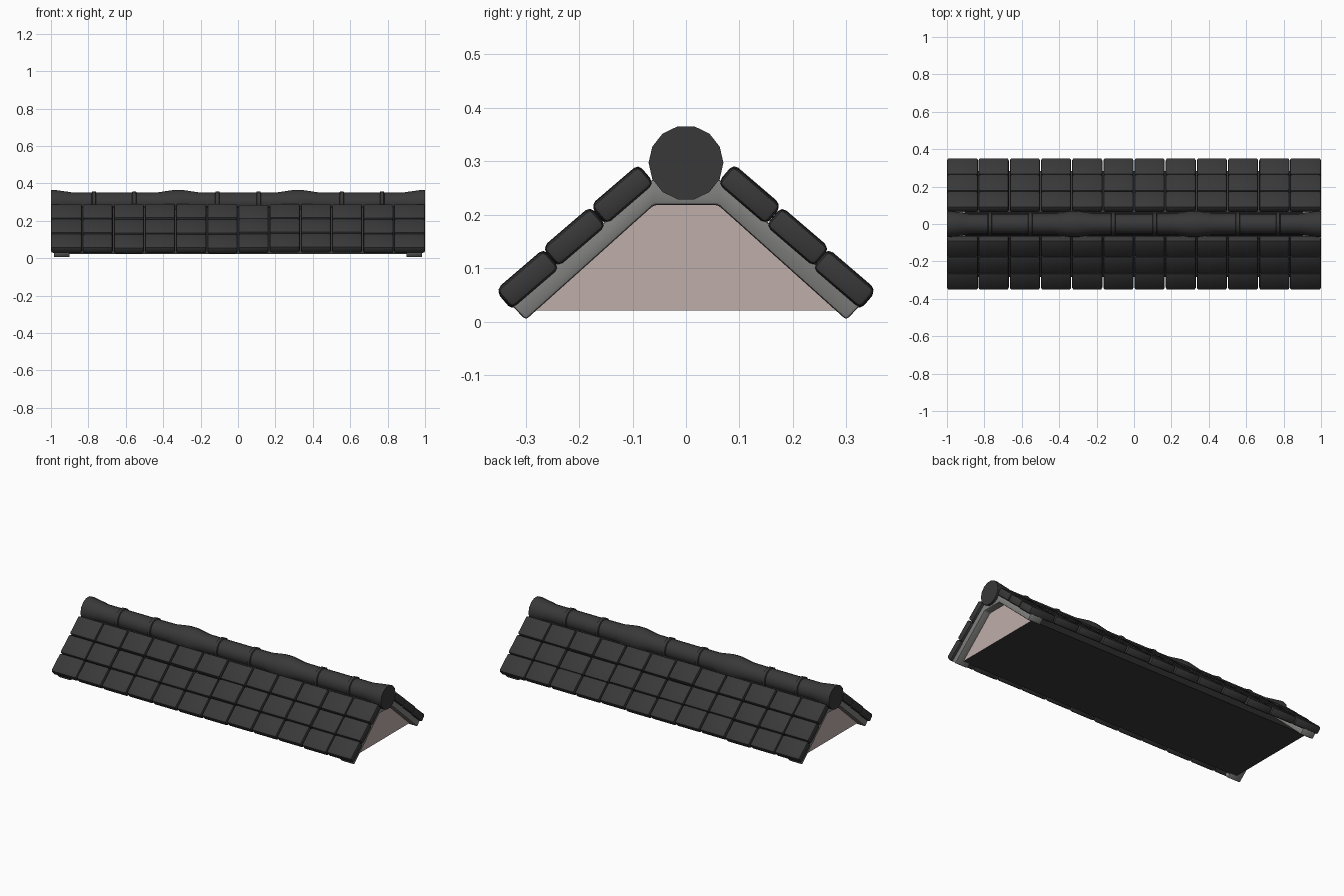
import bpy, bmesh, math, random
from mathutils import Matrix, Vector

if "Cube" in bpy.data.objects:
    bpy.data.objects.remove(bpy.data.objects["Cube"])

random.seed(4)


def material(name, rgb):
    m = bpy.data.materials.new(name)
    m.diffuse_color = (*rgb, 1)
    m.use_nodes = True
    m.node_tree.nodes["Principled BSDF"].inputs["Base Color"].default_value = m.diffuse_color
    return m


TILE = material("charcoal tile", (0.04, 0.04, 0.04))
WOOD = material("grey timber", (0.22, 0.22, 0.215))
PLASTER = material("pale pink plaster", (0.52, 0.42, 0.40))


def finish(name, bm, mats, bevel=0.0, segments=2, angle=35):
    bmesh.ops.recalc_face_normals(bm, faces=bm.faces)
    me = bpy.data.meshes.new(name)
    bm.to_mesh(me)
    bm.free()
    ob = bpy.data.objects.new(name, me)
    bpy.context.collection.objects.link(ob)
    for m in mats:
        me.materials.append(m)
    bpy.context.view_layer.objects.active = ob
    ob.select_set(True)
    if bevel:
        mod = ob.modifiers.new("bevel", 'BEVEL')
        mod.width, mod.segments = bevel, segments
        bpy.ops.object.modifier_apply(modifier=mod.name)
    bpy.ops.object.shade_smooth_by_angle(angle=math.radians(angle))
    ob.select_set(False)
    return ob


def prism(bm, outline, x0, x1):
    """Extrude a (y, z) outline along x."""
    f = bm.faces.new([bm.verts.new((x0, y, z)) for y, z in outline])
    ext = bmesh.ops.extrude_face_region(bm, geom=[f])
    verts = [g for g in ext["geom"] if isinstance(g, bmesh.types.BMVert)]
    bmesh.ops.translate(bm, verts=verts, vec=(x1 - x0, 0, 0))


# Roof tiles: 3 rows of 12 on each slope
COLS, PITCH = 12, math.radians(40.6)
ROWS = [(0.296, 0.079), (0.209, 0.158), (0.119, 0.237)]
W = 2 / COLS
for side, label in ((-1, "front"), (1, "back")):
    bm = bmesh.new()
    for r, (y, z) in enumerate(ROWS):
        for c in range(COLS):
            x = -1 + W * (c + 0.5)
            edge = c in (0, COLS - 1)
            jitter = 0 if edge else random.uniform(-0.003, 0.003)
            size = Matrix.Diagonal((W - (0.0 if edge else 0.005), 0.117, 0.045, 1))
            m = (Matrix.Translation((x, side * y, z + jitter))
                 @ Matrix.Rotation(-side * PITCH, 4, 'X') @ size)
            bmesh.ops.create_cube(bm, size=1, matrix=m)
    finish(label + "_roof_tiles", bm, [TILE], bevel=0.011)

# Ridge cap: lathed 14-sided profile, flared at ends and joints, with thin bands
R, Z = 0.055, 0.297
half = [(0.0, R)]
for band in (0.11, 0.555, 0.77):
    if band == 0.555:
        half += [(0.21, 0.056), (0.295, 0.069), (0.345, 0.069), (0.43, 0.056)]
    half += [(band - 0.012, R), (band - 0.009, 0.061), (band + 0.009, 0.061), (band + 0.012, R)]
half += [(0.885, R), (0.90, 0.058), (0.985, 0.070), (1.0, 0.070)]
profile = [(-x, r) for x, r in reversed(half[1:])] + half
N = 14
bm = bmesh.new()
rings = []
for x, r in profile:
    ring = []
    for i in range(N):
        a = 2 * math.pi * i / N
        ring.append(bm.verts.new((x, r * math.cos(a), Z + r * math.sin(a))))
    rings.append(ring)
for a, b in zip(rings, rings[1:]):
    for i in range(N):
        j = (i + 1) % N
        bm.faces.new((a[i], a[j], b[j], b[i]))
bm.faces.new(rings[0])
bm.faces.new(rings[-1])
finish("ridge_cap", bm, [TILE])

# Rafters: chevron frame at both gable ends
right = [(0.300, 0.003), (0.328, 0.032), (0.060, 0.268)]
outline = (right + [(-y, z) for y, z in reversed(right)]
           + [(-0.060, 0.218), (0.060, 0.218)])
for s, label in ((-1, "left"), (1, "right")):
    bm = bmesh.new()
    prism(bm, outline, s * 0.90, s * 0.985)
    finish(label + "_gable_rafters", bm, [WOOD], bevel=0.006)

# Attic body: plaster gable ends, dark underside and slopes
bm = bmesh.new()
prism(bm, [(-0.284, 0.021), (0.284, 0.021), (0.062, 0.226), (-0.062, 0.226)], -0.945, 0.945)
body = finish("attic_body", bm, [TILE, PLASTER])
for p in body.data.polygons:
    p.material_index = 1 if abs(p.normal.x) > 0.9 else 0

# Ridge beam under the cap, closing the gap between the slopes
bm = bmesh.new()
prism(bm, [(-0.062, 0.222), (0.062, 0.222), (0.055, 0.27), (-0.055, 0.27)], -0.95, 0.95)
finish("ridge_beam", bm, [TILE])
